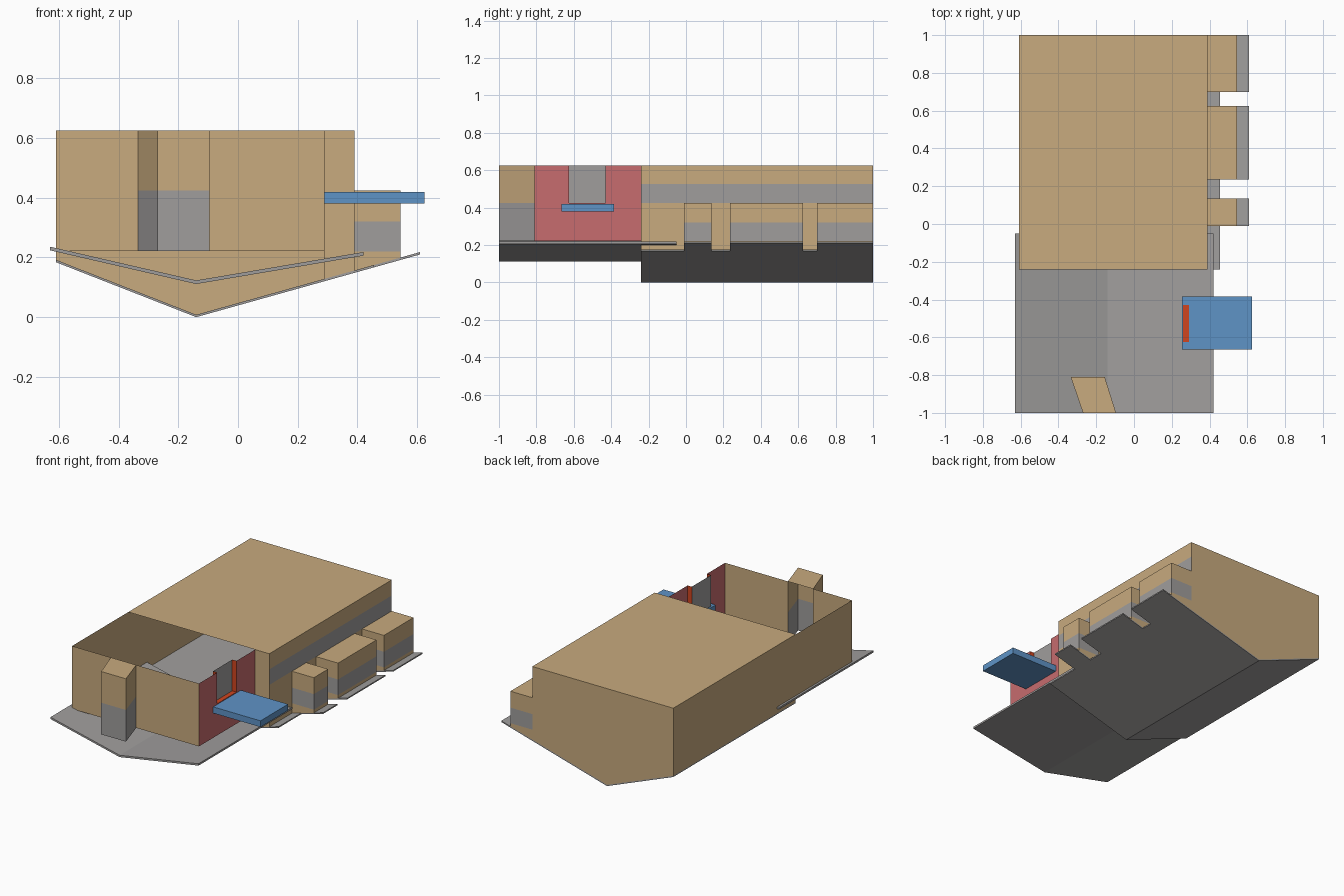
import bpy, bmesh

if "Cube" in bpy.data.objects:
    bpy.data.objects.remove(bpy.data.objects["Cube"])


def material(name, rgb):
    m = bpy.data.materials.new(name)
    m.diffuse_color = (*rgb, 1)
    m.use_nodes = True
    m.node_tree.nodes["Principled BSDF"].inputs["Base Color"].default_value = m.diffuse_color
    return m


TAN = material("tan_wall", (0.58, 0.405, 0.21))
GREY = material("grey", (0.35, 0.34, 0.335))
RED = material("red_wall", (0.57, 0.15, 0.156))
BLUE = material("blue_canopy", (0.114, 0.292, 0.565))
ORANGE = material("orange_trim", (0.63, 0.06, 0.014))

TOP = 0.625          # the house stands on its roof, so the floor is on top
RIDGE = -0.14


def build(name, polys):
    """polys: list of (points, material)"""
    mats = []
    bm = bmesh.new()
    for pts, mat in polys:
        if mat not in mats:
            mats.append(mat)
        f = bm.faces.new([bm.verts.new(p) for p in pts])
        f.material_index = mats.index(mat)
    bmesh.ops.remove_doubles(bm, verts=bm.verts, dist=1e-5)
    me = bpy.data.meshes.new(name)
    bm.to_mesh(me)
    bm.free()
    for m in mats:
        me.materials.append(m)
    ob = bpy.data.objects.new(name, me)
    bpy.context.collection.objects.link(ob)
    return ob


def banded(a, b, levels, mats):
    """Stacked wall quads from plan point a to b (outside on the right).
    Each level is a height or a pair of heights at a and b."""
    pair = [l if isinstance(l, tuple) else (l, l) for l in levels]
    return [([(*a, lo[0]), (*b, lo[1]), (*b, hi[1]), (*a, hi[0])], m)
            for lo, hi, m in zip(pair, pair[1:], mats)]


def prism(name, profile, y0, y1, mat):
    """Counter-clockwise xz profile extruded along y."""
    n = len(profile)
    p0 = [(x, y0, z) for x, z in profile]
    p1 = [(x, y1, z) for x, z in profile]
    polys = [(p0, mat), (p1[::-1], mat)]
    for i in range(n):
        j = (i + 1) % n
        polys.append(([p0[j], p0[i], p1[i], p1[j]], mat))
    return build(name, polys)


def slab(name, line, t, y0, y1):
    """Thin roof sheet following a line from left to right."""
    prism(name, line + [(x, z + t) for x, z in line[::-1]], y0, y1, GREY)


def roof_z(x):
    """Top of the main roof's right slope."""
    return 0.008 + (x - RIDGE) * 0.28


# Main roof, with deeper eaves under the bays
slab("main_roof", [(-0.61, 0.184), (RIDGE, 0.0), (0.455, roof_z(0.455) - 0.008)],
     0.008, -0.24, 1)
bays = [(-0.01, 0.135), (0.235, 0.625), (0.70, 1.0)]
for y0, y1 in bays:
    slab("bay_eave", [(0.455, roof_z(0.455) - 0.008), (0.61, roof_z(0.61) - 0.008)],
         0.008, y0, y1)

# Front roof
slab("front_roof", [(-0.63, 0.224), (RIDGE, 0.111), (0.42, 0.206)], 0.012, -1, -0.05)

# Main floor and walls
build("main_floor", [([(-0.61, -0.24, TOP), (0.39, -0.24, TOP),
                       (0.39, 1, TOP), (-0.61, 1, TOP)], TAN)])
build("back_wall", [([(0.39, 1, TOP), (0.39, 1, roof_z(0.39)), (RIDGE, 1, 0.008),
                      (-0.61, 1, 0.19), (-0.61, 1, TOP)], TAN)])
build("main_left_wall", banded((-0.61, 1), (-0.61, -0.24), [0.19, TOP], [TAN]))
build("main_right_wall", banded((0.39, -0.24), (0.39, 1),
                                [roof_z(0.39), 0.425, 0.525, TOP], [TAN, GREY, TAN]))
build("main_front_return", banded((0.29, -0.24), (0.39, -0.24),
                                  [(roof_z(0.29), roof_z(0.39)), TOP], [TAN]))

# Side bays
XO = 0.545
for y0, y1 in bays:
    mats = [TAN, GREY, TAN]
    zi, zo = roof_z(0.39), roof_z(XO)
    polys = banded((0.39, y0), (XO, y0), [(zi, zo), 0.22, 0.32, 0.425], mats)
    polys += banded((XO, y0), (XO, y1), [zo, 0.22, 0.32, 0.425], mats)
    polys += banded((XO, y1), (0.39, y1), [(zo, zi), 0.22, 0.32, 0.425], mats)
    polys.append(([(0.39, y0, 0.425), (XO, y0, 0.425),
                   (XO, y1, 0.425), (0.39, y1, 0.425)], TAN))
    build("side_bay", polys)

# Open-topped front room
FY = -0.81
build("front_left_wall", banded((-0.61, -0.24), (-0.61, FY), [0.222, TOP], [TAN]))
build("front_wall", banded((-0.61, FY), (-0.335, FY), [0.222, TOP], [TAN])
      + banded((-0.155, FY), (0.29, FY), [0.222, TOP], [TAN]))

# Slanted front bay
plan = [(-0.335, FY), (-0.27, -1), (-0.095, -1), (-0.155, FY)]
polys = [([(*p, TOP) for p in plan], TAN)]
for a, b in zip(plan, plan[1:]):
    polys += banded(a, b, [0.222, 0.425, TOP], [GREY, TAN])
build("front_bay", polys)

# Red entrance wall with a recessed door
D0, D1, DZ, RX, DX = -0.625, -0.43, 0.425, 0.29, 0.26
build("entrance_wall", banded((RX, FY), (RX, D0), [0.222, TOP], [RED])
      + banded((RX, D0), (RX, D1), [0.222, DZ], [RED])
      + banded((RX, D1), (RX, -0.24), [0.222, TOP], [RED]))
build("door", banded((DX, D0), (DX, D1), [DZ, TOP], [GREY]))
build("door_reveal", banded((RX, D0), (DX, D0), [DZ, TOP], [ORANGE])
      + banded((DX, D1), (RX, D1), [DZ, TOP], [ORANGE])
      + [([(DX, D0, DZ), (RX, D0, DZ), (RX, D1, DZ), (DX, D1, DZ)], ORANGE)])

# Canopy
prism("canopy", [(0.255, 0.38), (0.625, 0.38), (0.625, 0.42), (0.255, 0.42)],
      -0.665, -0.385, BLUE)
